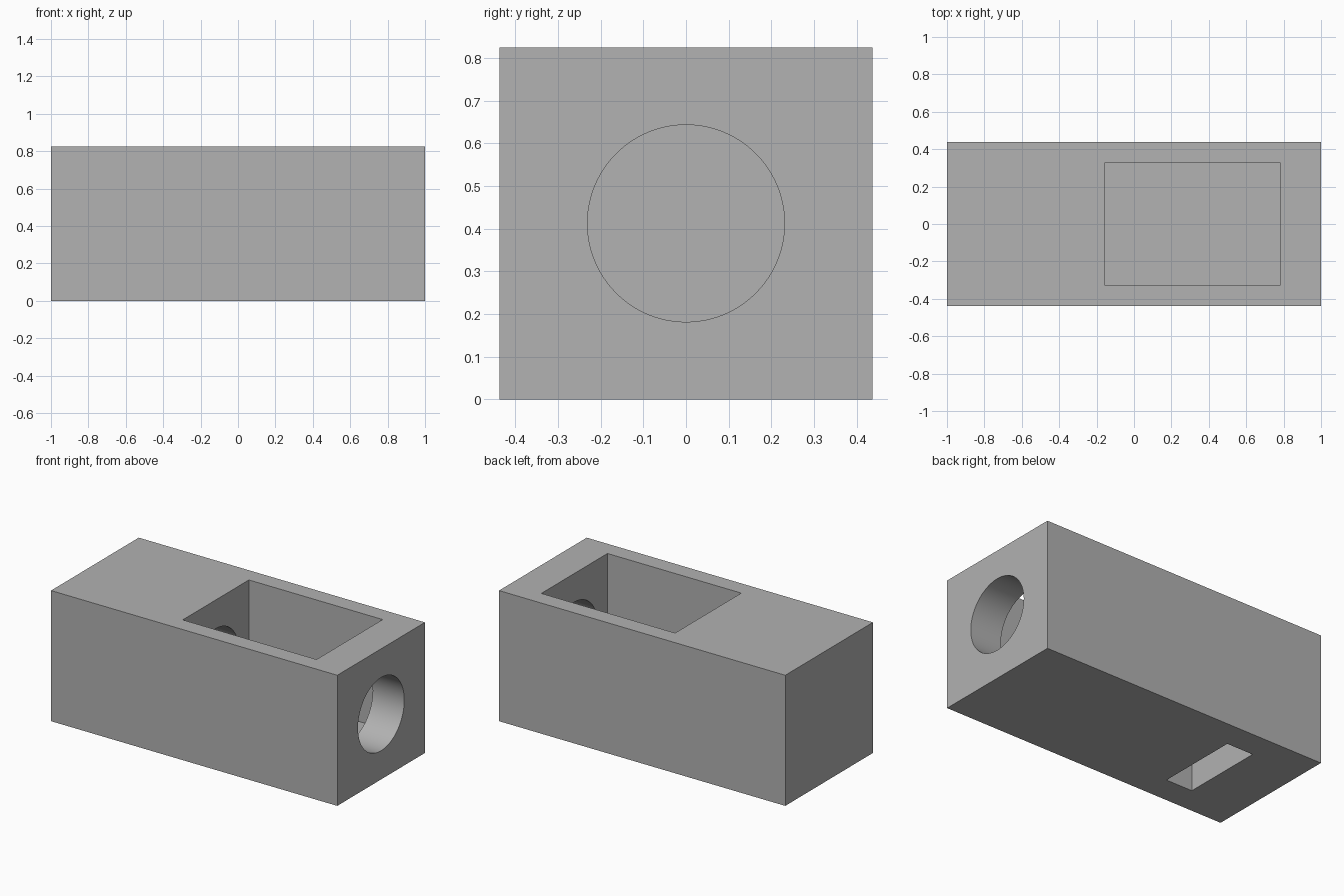
import bpy
import math

if "Cube" in bpy.data.objects:
    bpy.data.objects.remove(bpy.data.objects["Cube"])

# One flat grey for the whole block
grey = bpy.data.materials.new("plain grey")
grey.diffuse_color = (0.445, 0.445, 0.445, 1)
grey.use_nodes = True
grey.node_tree.nodes["Principled BSDF"].inputs["Base Color"].default_value = grey.diffuse_color


def box(name, x0, x1, y, z0, z1):
    """Box spanning x0..x1, -y..y, z0..z1."""
    bpy.ops.mesh.primitive_cube_add(size=1, location=((x0 + x1) / 2, 0, (z0 + z1) / 2))
    ob = bpy.context.object
    ob.name = name
    ob.scale = (x1 - x0, 2 * y, z1 - z0)
    bpy.ops.object.transform_apply(location=True, rotation=False, scale=True)
    ob.data.materials.append(grey)
    return ob


# Solid block
block = box("block", -1, 1, 0.4375, 0, 0.825)

# Open pocket in the top, and nut slot in the underside
pocket = box("pocket_cutter", -0.155, 0.78, 0.33, 0.137, 1.0)
slot = box("slot_cutter", -0.645, -0.46, 0.265, -0.2, 0.68)

# Round bore from the right end, through the pocket and past the slot
x0, x1 = -0.78, 1.2
bpy.ops.mesh.primitive_cylinder_add(vertices=96, radius=0.231, depth=x1 - x0,
                                    location=((x0 + x1) / 2, 0, 0.4125),
                                    rotation=(0, math.pi / 2, 0))
bore = bpy.context.object
bore.name = "bore_cutter"
bore.data.materials.append(grey)

# Cut the openings, then remove the cutters
for cutter in (pocket, slot, bore):
    mod = block.modifiers.new(cutter.name, 'BOOLEAN')
    mod.operation = 'DIFFERENCE'
    mod.solver = 'EXACT'
    mod.object = cutter
    cutter.hide_render = True
    bpy.context.view_layer.objects.active = block
    bpy.ops.object.modifier_apply(modifier=mod.name)
    bpy.data.objects.remove(cutter)

# Smooth bore, sharp box edges
bpy.ops.object.select_all(action='DESELECT')
block.select_set(True)
bpy.context.view_layer.objects.active = block
bpy.ops.object.shade_smooth_by_angle(angle=math.radians(30))
